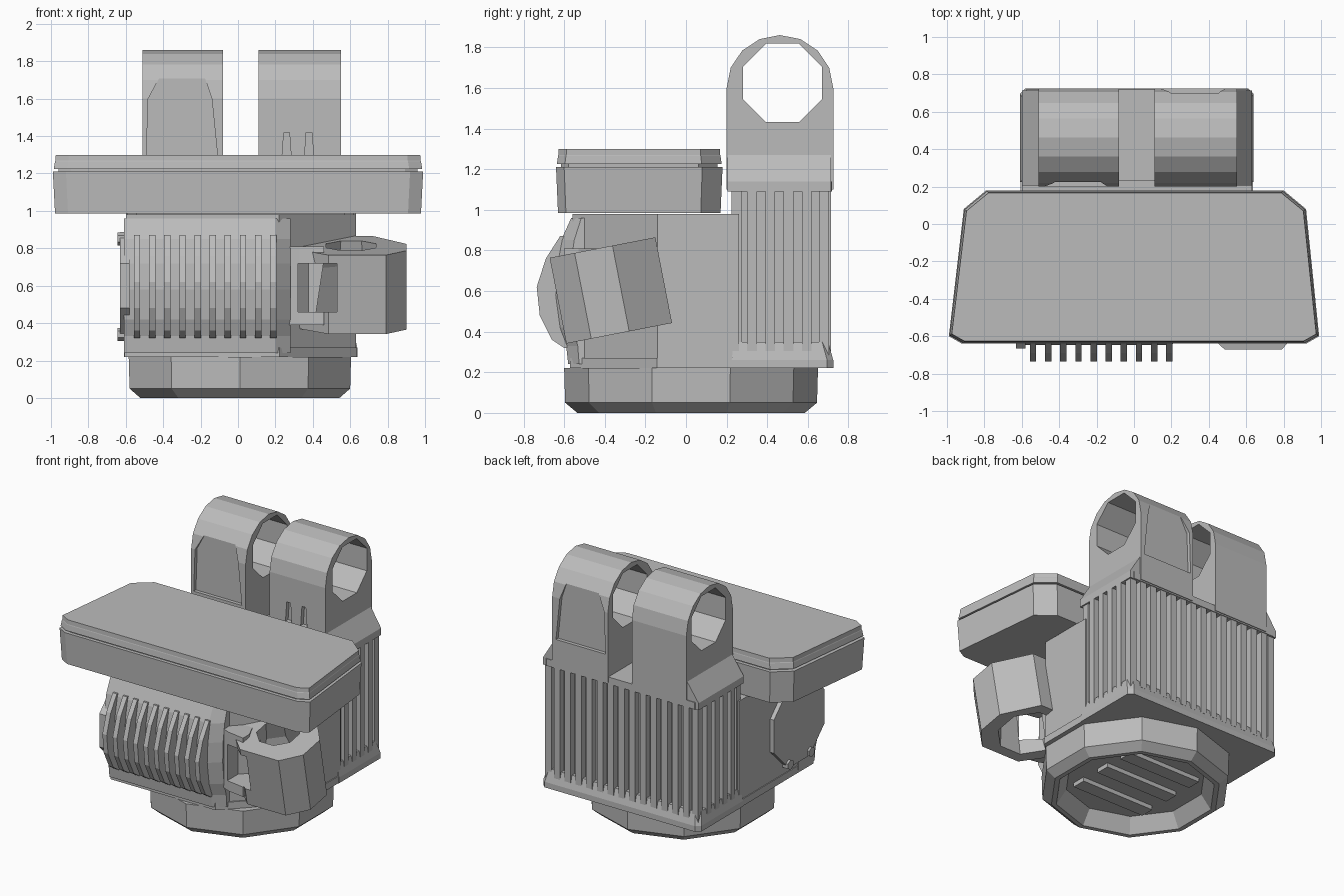
import bpy, bmesh, math
from mathutils import Matrix

cube = bpy.data.objects.get("Cube")
if cube:
    bpy.data.objects.remove(cube, do_unlink=True)

GREY = (0.5, 0.5, 0.5, 1)
metal = bpy.data.materials.new("plain grey")
metal.use_nodes = True
metal.diffuse_color = GREY
metal.node_tree.nodes["Principled BSDF"].inputs["Base Color"].default_value = GREY


def loft(name, rings):
    """Skin a stack of equal-length point rings and cap both ends."""
    bm = bmesh.new()
    loops = [[bm.verts.new(p) for p in ring] for ring in rings]
    for a, b in zip(loops, loops[1:]):
        for i in range(len(a)):
            j = (i + 1) % len(a)
            bm.faces.new((a[i], a[j], b[j], b[i]))
    bm.faces.new(loops[0])
    bm.faces.new(loops[-1])
    bmesh.ops.recalc_face_normals(bm, faces=bm.faces)
    mesh = bpy.data.meshes.new(name)
    bm.to_mesh(mesh)
    bm.free()
    mesh.materials.append(metal)
    ob = bpy.data.objects.new(name, mesh)
    bpy.context.collection.objects.link(ob)
    return ob


def prism(name, pts, axis, lo, hi):
    """Extrude a flat outline along x, y or z."""
    place = {"x": lambda p, t: (t, p[0], p[1]),
             "y": lambda p, t: (p[0], t, p[1]),
             "z": lambda p, t: (p[0], p[1], t)}[axis]
    return loft(name, [[place(p, t) for p in pts] for t in (lo, hi)])


def rect(x, y, c=0.0):
    """Rectangle whose two back corners are cut by c."""
    return [(x[0], y[0]), (x[1], y[0]), (x[1], y[1] - c), (x[1] - c, y[1]),
            (x[0] + c, y[1]), (x[0], y[1] - c)]


def box(name, x, y, z):
    return prism(name, [(x[0], y[0]), (x[1], y[0]), (x[1], y[1]), (x[0], y[1])], "z", *z)


def ngon(n, r, centre=(0, 0)):
    return [(centre[0] + r * math.cos(math.tau * (i + 0.5) / n),
             centre[1] + r * math.sin(math.tau * (i + 0.5) / n)) for i in range(n)]


def at(pts, z):
    return [(x, y, z) for x, y in pts]


def cut(ob, *cutters):
    """Subtract the cutters from an object, then discard them."""
    for c in cutters:
        mod = ob.modifiers.new("cut", "BOOLEAN")
        mod.operation, mod.solver, mod.object = "DIFFERENCE", "EXACT", c
        c.hide_render = True
    bpy.context.view_layer.update()
    graph = bpy.context.evaluated_depsgraph_get()
    mesh = bpy.data.meshes.new_from_object(ob.evaluated_get(graph))
    ob.modifiers.clear()
    ob.data = mesh
    for c in cutters:
        bpy.data.objects.remove(c, do_unlink=True)


# Round foot with a hollow underside
hub = (0.01, 0.025)
foot = loft("foot", [at(ngon(10, r, hub), z) for r, z in ((0.56, 0.0), (0.62, 0.05), (0.625, 0.22))])
cut(foot, loft("foot_hollow", [at(ngon(10, r, hub), z) for r, z in ((0.56, -0.05), (0.46, 0.1))]))
for y in (-0.2, 0.04, 0.27):
    box("foot_crossbar", (-0.28, 0.3), (y - 0.05, y + 0.05), (0.07, 0.12))

# Main housing with a chamfered front corner beside the collar
housing = [(-0.6, -0.56), (0.22, -0.56), (0.63, -0.14), (0.63, 0.26), (-0.6, 0.26)]
prism("housing", housing, "z", 0.22, 0.98)
prism("housing_skirt", [(x * 1.01, y * 1.02) for x, y in housing], "z", 0.22, 0.27)

# Finned motor barrel on the front
barrel = [(-0.4, 0.96), (-0.565, 0.96), (-0.615, 0.85), (-0.64, 0.72), (-0.647, 0.58),
          (-0.625, 0.42), (-0.59, 0.33), (-0.58, 0.24), (-0.4, 0.24)]
prism("motor_barrel", barrel, "x", -0.61, 0.2)
loft("motor_right_end", [[(0.2, y, z) for y, z in barrel],
                         [(0.28, -0.4 + (y + 0.4) * 0.7, z) for y, z in barrel]])
fin = [(-0.5, 0.87), (-0.62, 0.87), (-0.69, 0.76), (-0.735, 0.62),
       (-0.72, 0.48), (-0.66, 0.36), (-0.6, 0.32), (-0.5, 0.32)]
for i in range(10):
    x = -0.54 + i * 0.081
    prism("motor_fin", fin, "x", x - 0.017, x + 0.017)
prism("motor_end_cap", ngon(8, 0.31, (-0.38, 0.6)), "x", -0.63, -0.58)
for y in (-0.5, -0.26):
    for z in (0.34, 0.85):
        prism("cap_bolt", ngon(6, 0.035, (y, z)), "x", -0.645, -0.6)

# Tilted eight-sided collar with a narrowing bore
collar = prism("collar", [(0.185, -0.265), (0.295, -0.14), (0.295, 0.05), (0.12, 0.265),
                          (-0.12, 0.265), (-0.295, 0.08), (-0.295, -0.1), (-0.12, -0.265)],
               "z", -0.215, 0.215)
bore = loft("collar_bore", [at(ngon(8, 0.23), -0.3), at(ngon(8, 0.13), 0.3)])
tilt = Matrix.Translation((0.605, -0.37, 0.603)) @ Matrix.Rotation(math.radians(11), 4, "X")
for ob in (collar, bore):
    ob.data.transform(tilt)
# Bracket joining the collar to the motor, with a window through both
bracket = prism("collar_bracket", [(0.24, -0.54), (0.33, -0.58), (0.46, -0.6), (0.46, -0.53),
                                   (0.36, -0.3), (0.24, -0.3)], "z", 0.39, 0.81)
cut(collar, bore, box("window", (0.32, 0.53), (-0.8, -0.4), (0.46, 0.72)))
cut(bracket, box("window", (0.32, 0.53), (-0.8, -0.4), (0.46, 0.72)))

# Broad tray with a lid
tray = [(-0.92, -0.64), (0.92, -0.64), (0.99, -0.6), (0.92, 0.08),
        (0.8, 0.18), (-0.79, 0.18), (-0.91, 0.08), (-0.99, -0.6)]


def inset(d, z):
    return [(x * (1 - d), -0.23 + (y + 0.23) * (1 - d * 2), z) for x, y in tray]


loft("tray", [inset(0.012, 0.985), inset(0, 1.21)])
loft("tray_seam", [inset(0.03, 1.2), inset(0.03, 1.23)])
loft("lid", [inset(0.005, 1.225), inset(0.012, 1.265), inset(0.014, 1.27), inset(0.016, 1.3)])

# Rear block: recessed core framed by flanges, posts and upright ribs
box("rear_core", (-0.56, 0.59), (0.24, 0.67), (0.22, 1.13))
flange = rect((-0.61, 0.64), (0.225, 0.725), 0.03)
loft("rear_bottom_flange", [at(flange, 0.22), at(flange, 0.26),
                            at(rect((-0.59, 0.62), (0.235, 0.7), 0.03), 0.35)])
prism("rear_top_flange", rect((-0.6, 0.63), (0.23, 0.72), 0.03), "z", 1.09, 1.14)
for x in (-0.59, 0.57):
    for y in (0.225, 0.655):
        box("corner_post", (x, x + 0.05), (y, y + 0.05), (0.25, 1.12))
for i in range(13):
    x = -0.5 + i * 0.085
    box("rear_rib", (x - 0.024, x + 0.024), (0.6, 0.715), (0.3, 1.12))
for i in range(4):
    y = 0.325 + i * 0.09
    for side, x in (("right", -0.6), ("left", 0.53)):
        box(side + "_rib", (x, x + 0.1), (y - 0.024, y + 0.024), (0.3, 1.12))

# Two lugs with a shared pin hole
lug = [(0.725, 1.1), (0.2, 1.1)]
lug += [(0.4625 - 0.2625 * math.cos(math.pi * i / 8), 1.6 + 0.26 * math.sin(math.pi * i / 8))
        for i in range(9)]
for side, x0, x1, foot_x in (("right", -0.51, -0.08, -0.6), ("left", 0.55, 0.11, 0.63)):
    lo, hi = sorted((x0, x1))
    ob = prism(side + "_lug", lug, "x", lo, hi)
    cutters = [prism("pin_hole", ngon(8, 0.21, (0.475, 1.625)), "x", -1, 1)]
    # Sunken arched panel: front of the right lug, back of the left lug
    y = 0.2 if side == "right" else 0.725
    arch = [(lo + 0.02, 1.3), (hi - 0.03, 1.3), (hi - 0.06, 1.6), (hi - 0.11, 1.75),
            (lo + 0.11, 1.75), (lo + 0.03, 1.6)]
    cutters.append(prism("arch_panel", arch, "y", y - 0.025, y + 0.025))
    # Short pointed slots on the front of the left lug
    if side == "left":
        for x in (lo + 0.15, lo + 0.27):
            slot = [(x - 0.025, 1.28), (x + 0.025, 1.28), (x + 0.015, 1.42), (x - 0.015, 1.42)]
            cutters.append(prism("slot", slot, "y", 0.17, 0.23))
    cut(ob, *cutters)
    prism(side + "_shoulder", [(foot_x, 1.09), (foot_x, 1.14), (x0, 1.27), (x1, 1.27), (x1, 1.09)],
          "y", 0.205, 0.715)
